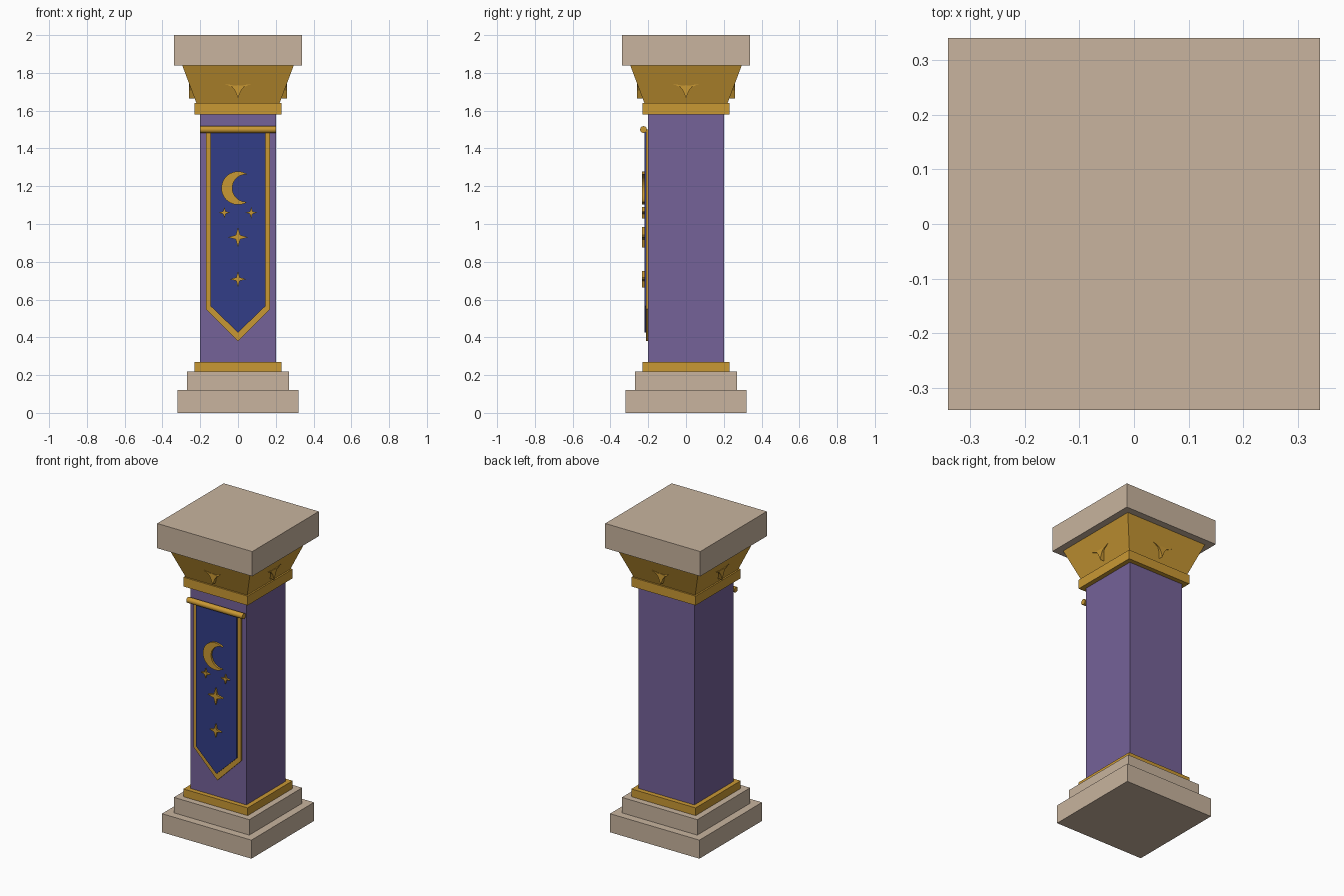
import bpy, bmesh
from math import sin, cos, pi, atan2
from mathutils import Matrix

cube = bpy.data.objects.get("Cube")
if cube:
    bpy.data.objects.remove(cube, do_unlink=True)


def material(name, rgb):
    m = bpy.data.materials.new(name)
    m.use_nodes = True
    m.diffuse_color = (*rgb, 1)
    bsdf = next(n for n in m.node_tree.nodes if n.type == 'BSDF_PRINCIPLED')
    bsdf.inputs["Base Color"].default_value = (*rgb, 1)
    return m


STONE = material("beige stone", (0.578, 0.456, 0.342))
PURPLE = material("purple plaster", (0.178, 0.122, 0.314))
BLUE = material("deep blue cloth", (0.032, 0.048, 0.242))
GOLD = material("gold", (0.584, 0.314, 0.034))


def finish(name, bm, mat):
    bmesh.ops.recalc_face_normals(bm, faces=bm.faces)
    me = bpy.data.meshes.new(name)
    bm.to_mesh(me)
    bm.free()
    me.materials.append(mat)
    ob = bpy.data.objects.new(name, me)
    bpy.context.collection.objects.link(ob)
    return ob


def block(name, z0, z1, half, mat, top_half=None):
    """Square block, optionally flaring to a different half width at the top."""
    bm = bmesh.new()
    bmesh.ops.create_cube(bm, size=2)
    for v in bm.verts:
        up = v.co.z > 0
        h = top_half if up and top_half else half
        v.co = (v.co.x * h, v.co.y * h, z1 if up else z0)
    return finish(name, bm, mat)


def plate(name, outline, back, front, mat, turn=0):
    """Extrude an (x, z) outline between two y depths, then turn it about z."""
    bm = bmesh.new()
    face = bm.faces.new([bm.verts.new((x, back, z)) for x, z in outline])
    ext = bmesh.ops.extrude_face_region(bm, geom=[face])
    moved = [g for g in ext["geom"] if isinstance(g, bmesh.types.BMVert)]
    bmesh.ops.translate(bm, verts=moved, vec=(0, front - back, 0))
    bm.transform(Matrix.Rotation(turn, 4, 'Z'))
    return finish(name, bm, mat)


def star(x, z, r, inner=0.3):
    return [(x + sin(i * pi / 4) * r * (inner if i % 2 else 1),
             z + cos(i * pi / 4) * r * (inner if i % 2 else 1)) for i in range(8)]


def crescent(z, r, offset, r_in, tip_x, tip_z, n=28):
    """Outer arc round the left side, then back along the inner circle."""
    a = atan2(tip_z, tip_x)
    b = atan2(tip_z, tip_x - offset)
    outer = [a + (2 * pi - 2 * a) * i / n for i in range(n + 1)]
    inner = [2 * pi - b - (2 * pi - 2 * b) * i / n for i in range(1, n)]
    return ([(r * cos(t), z + r * sin(t)) for t in outer] +
            [(offset + r_in * cos(t), z + r_in * sin(t)) for t in inner])


def pennant(half, top, shoulder, tip):
    return [(-half, top), (half, top), (half, shoulder), (0, tip), (-half, shoulder)]


# Column, from the ground up
block("base_step_lower", 0, 0.12, 0.32, STONE)
block("base_step_upper", 0.12, 0.22, 0.27, STONE)
block("lower_band", 0.22, 0.27, 0.23, GOLD)
block("shaft", 0.27, 1.58, 0.2, PURPLE)
block("upper_band", 1.58, 1.64, 0.23, GOLD)
block("capital", 1.64, 1.84, 0.22, GOLD, top_half=0.295)
block("top_slab", 1.84, 2.0, 0.34, STONE)

# Winged ornament on each side of the capital
wing = [(0.014, 1.732), (0.07, 1.742), (0.03, 1.724), (0.016, 1.706)]
ornament = ([(0, 1.735)] + wing + [(0, 1.665)] + [(-x, z) for x, z in reversed(wing)])
for i, side in enumerate(("front", "left", "back", "right")):
    plate("capital_ornament_" + side, ornament, -0.22, -0.26, GOLD, i * pi / 2)

# Banner: gold backing with a blue cloth laid on it
plate("banner_border", pennant(0.17, 1.5, 0.55, 0.38), -0.199, -0.212, GOLD)
plate("banner_cloth", pennant(0.145, 1.5, 0.565, 0.425), -0.21, -0.221, BLUE)

# Hanging rod
bm = bmesh.new()
bmesh.ops.create_cone(bm, cap_ends=True, segments=16, radius1=0.018, radius2=0.018, depth=0.4)
bm.transform(Matrix.Translation((0, -0.225, 1.5)) @ Matrix.Rotation(pi / 2, 4, 'Y'))
rod = finish("banner_rod", bm, GOLD)
bpy.context.view_layer.objects.active = rod
rod.select_set(True)
bpy.ops.object.shade_smooth_by_angle()

# Emblems on the cloth
plate("moon", crescent(1.19, 0.088, 0.0425, 0.0725, 0.05, 0.072), -0.219, -0.233, GOLD)
for name, x, z, r in (("small_star_left", 0.07, 1.06, 0.031),
                      ("small_star_right", -0.072, 1.06, 0.031),
                      ("large_star", 0, 0.93, 0.054),
                      ("lower_star", 0, 0.708, 0.043)):
    plate(name, star(x, z, r), -0.219, -0.233, GOLD)
